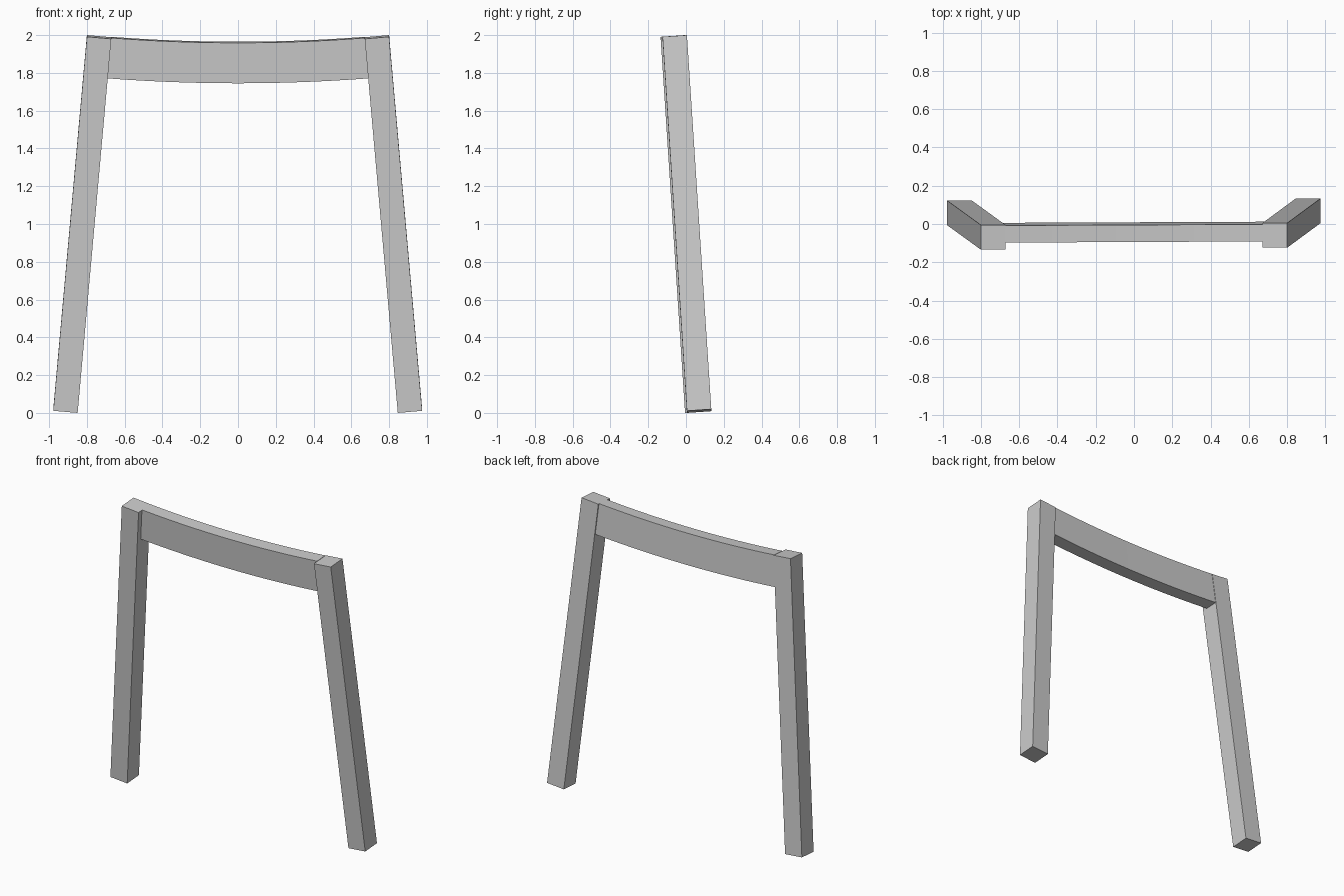
import bpy

if "Cube" in bpy.data.objects:
    bpy.data.objects.remove(bpy.data.objects["Cube"])


def make_mesh(name, verts, faces):
    mesh = bpy.data.meshes.new(name)
    mesh.from_pydata(verts, [], faces)
    mesh.update()
    obj = bpy.data.objects.new(name, mesh)
    bpy.context.collection.objects.link(obj)
    return obj


def loft(name, rings):
    """Skin a list of four-point sections and cap both ends."""
    verts = [p for ring in rings for p in ring]
    faces = [(0, 1, 2, 3)]
    for i in range(len(rings) - 1):
        a, b = 4 * i, 4 * i + 4
        for j in range(4):
            k = (j + 1) % 4
            faces.append((a + j, b + j, b + k, a + k))
    n = len(verts) - 4
    faces.append((n + 3, n + 2, n + 1, n))
    return make_mesh(name, verts, faces)


# Splayed square posts leaning forward, ends cut square to their axis
def post(name, side, x_top, x_bottom, y_shift):
    def section(x, y, z):
        w, d = 0.129, 0.129
        corners = [(0, 0), (1, 0), (1, 1), (0, 1)]
        if side > 0:
            corners.reverse()
        return [(side * (x - w * u), y - d * v, z - 0.011 * u - 0.009 * v)
                for u, v in corners]
    return loft(name, [section(x_bottom, 0.129 + y_shift, 0.02),
                       section(x_top, y_shift, 2.0)])


post("left_leg", -1, 0.80, 0.978, -0.005)
post("right_leg", 1, 0.80, 0.975, 0.005)

# Sagging cross rail, tilted like the legs and meeting their inner faces
rings = []
segments = 16
for i in range(segments + 1):
    t = -1 + 2 * i / segments
    sag = t * t
    z_top, z_bottom = 1.965 + 0.026 * sag, 1.751 + 0.026 * sag
    x_top, x_bottom = 0.672 * t, 0.691 * t
    y = -0.005 + 0.003 * t
    rings.append([
        (x_top, y, z_top),
        (x_top, y - 0.089, z_top - 0.006),
        (x_bottom, y - 0.075, z_bottom - 0.006),
        (x_bottom, y + 0.014, z_bottom),
    ])
rail = loft("cross_rail", rings)

# Consistent outward normals, smooth curve with crisp edges
for obj in list(bpy.context.scene.objects):
    bpy.ops.object.select_all(action='DESELECT')
    obj.select_set(True)
    bpy.context.view_layer.objects.active = obj
    bpy.ops.object.mode_set(mode='EDIT')
    bpy.ops.mesh.select_all(action='SELECT')
    bpy.ops.mesh.normals_make_consistent(inside=False)
    bpy.ops.object.mode_set(mode='OBJECT')
    if obj == rail:
        bpy.ops.object.shade_smooth_by_angle()
